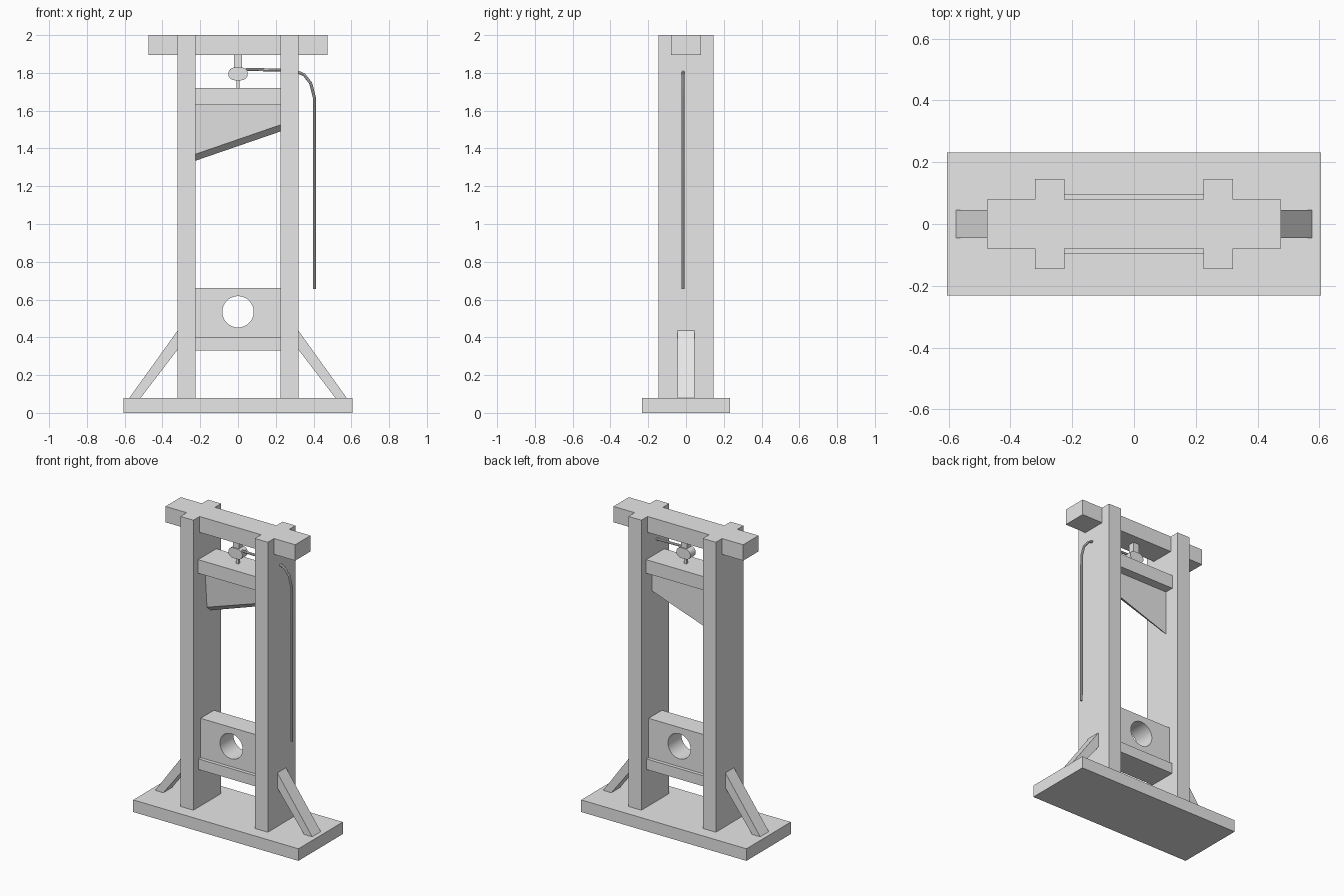
import bpy, bmesh, math

if "Cube" in bpy.data.objects:
    bpy.data.objects.remove(bpy.data.objects["Cube"])

grey = bpy.data.materials.new("light_grey")
grey.diffuse_color = (0.8, 0.8, 0.8, 1)
grey.use_nodes = True
grey.node_tree.nodes["Principled BSDF"].inputs["Base Color"].default_value = grey.diffuse_color


def loft(name, loop_a, loop_b):
    """Solid between two matching 3D loops."""
    bm = bmesh.new()
    a = [bm.verts.new(p) for p in loop_a]
    b = [bm.verts.new(p) for p in loop_b]
    n = len(a)
    bm.faces.new(a)
    bm.faces.new(b[::-1])
    for i in range(n):
        bm.faces.new((a[i], b[i], b[(i + 1) % n], a[(i + 1) % n]))
    bmesh.ops.recalc_face_normals(bm, faces=bm.faces)
    mesh = bpy.data.meshes.new(name)
    bm.to_mesh(mesh)
    bm.free()
    mesh.materials.append(grey)
    obj = bpy.data.objects.new(name, mesh)
    bpy.context.collection.objects.link(obj)
    return obj


def prism(name, outline, half_depth):
    """Front outline of (x, z) points extruded along y."""
    return loft(name, [(x, -half_depth, z) for x, z in outline],
                [(x, half_depth, z) for x, z in outline])


def box(name, x0, x1, half_depth, z0, z1):
    return prism(name, [(x0, z0), (x1, z0), (x1, z1), (x0, z1)], half_depth)


def activate(obj):
    bpy.ops.object.select_all(action='DESELECT')
    obj.select_set(True)
    bpy.context.view_layer.objects.active = obj


def smooth(obj):
    activate(obj)
    bpy.ops.object.shade_smooth_by_angle(angle=math.radians(35))


# Frame: base, crossbeam, posts and braces
box("base", -0.605, 0.605, 0.232, 0, 0.08)
box("crossbeam", -0.475, 0.475, 0.08, 1.895, 2.0)
for side, s in (("left", -1), ("right", 1)):
    box(side + "_post", s * 0.225, s * 0.32, 0.145, 0.08, 2.0)
    prism(side + "_brace", [(s * 0.32, 0.335), (s * 0.515, 0.08),
                            (s * 0.575, 0.08), (s * 0.32, 0.435)], 0.045)

# Blade carrier and slanted wedge blade with a ground edge at the front
box("blade_carrier", -0.225, 0.225, 0.095, 1.63, 1.72)


def blade_section(x, bevel_y, bevel_z, tip_z):
    return [(x, -0.024, 1.63), (x, bevel_y, bevel_z), (x, 0.035, tip_z), (x, 0.035, 1.63)]


loft("blade", blade_section(-0.225, -0.003, 1.37, 1.335),
     blade_section(0.225, -0.0155, 1.525, 1.49))

# Lower crossbar and board with a round hole
box("lower_crossbar", -0.225, 0.225, 0.093, 0.33, 0.40)
board = box("hole_board", -0.225, 0.225, 0.07, 0.40, 0.66)
circle = [(0.083 * math.cos(t * math.pi / 24), 0.535 + 0.083 * math.sin(t * math.pi / 24))
          for t in range(48)]
cutter = prism("hole_cutter", circle, 0.2)
cutter.hide_render = True
mod = board.modifiers.new("hole", 'BOOLEAN')
mod.operation = 'DIFFERENCE'
mod.solver = 'EXACT'
mod.object = cutter
activate(board)
bpy.ops.object.modifier_apply(modifier=mod.name)
bpy.data.objects.remove(cutter, do_unlink=True)
smooth(board)

# Release mechanism: hanger, rounded catch and pin
box("hanger", -0.021, 0.021, 0.02, 1.82, 1.90)
catch = []
for centre, start in ((0.018, -90), (-0.018, 90)):
    for i in range(9):
        t = math.radians(start + i * 22.5)
        catch.append((centre + 0.034 * math.cos(t), 1.795 + 0.034 * math.sin(t)))
smooth(prism("catch", catch, 0.028))
box("pin", -0.008, 0.008, 0.008, 1.715, 1.77)

# Pull rope bending over the right post and hanging down
curve = bpy.data.curves.new("pull_rope", 'CURVE')
curve.dimensions = '3D'
curve.bevel_depth = 0.008
curve.bevel_resolution = 2
curve.use_fill_caps = True
path = [(0.04, 1.818), (0.25, 1.815), (0.32, 1.803), (0.35, 1.79),
        (0.385, 1.745), (0.404, 1.67), (0.405, 0.655)]
spline = curve.splines.new('POLY')
spline.points.add(len(path) - 1)
for point, (x, z) in zip(spline.points, path):
    point.co = (x, -0.015, z, 1)
curve.materials.append(grey)
rope = bpy.data.objects.new("pull_rope", curve)
bpy.context.collection.objects.link(rope)
activate(rope)
bpy.ops.object.convert(target='MESH')
smooth(bpy.context.view_layer.objects.active)
